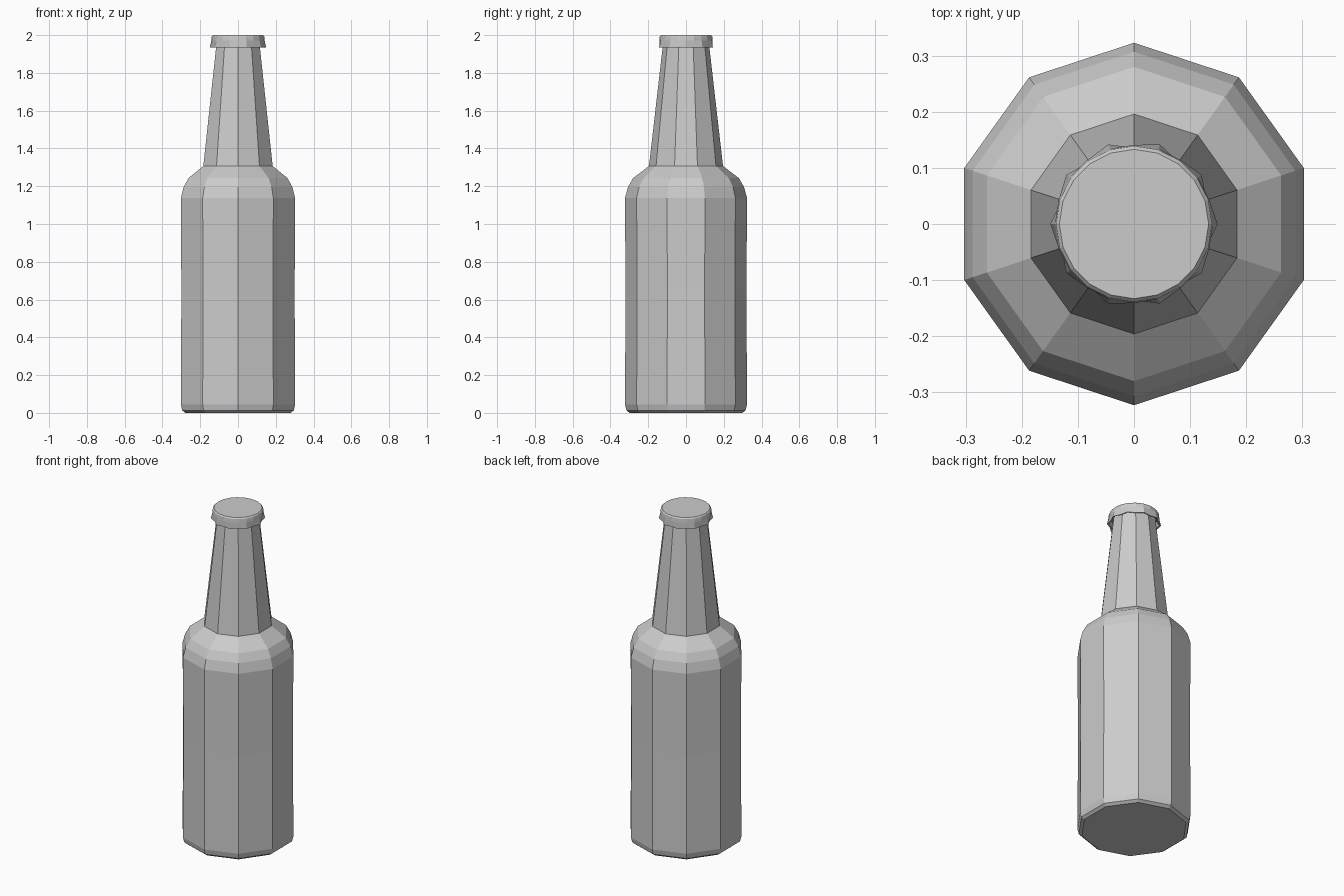
import bpy, bmesh, math

if "Cube" in bpy.data.objects:
    bpy.data.objects.remove(bpy.data.objects["Cube"], do_unlink=True)

SIDES = 10
grey = bpy.data.materials.new("plain grey")
grey.use_nodes = True
GREY = (0.6, 0.6, 0.6, 1)
grey.diffuse_color = GREY
grey.node_tree.nodes["Principled BSDF"].inputs["Base Color"].default_value = GREY


def circle(count, radius, z, start=0.0, x_scale=1.0):
    """Ring of points; radius may be a function of the point index."""
    pts = []
    for i in range(count):
        a = start + math.tau * i / count
        r = radius(i) if callable(radius) else radius
        pts.append((r * math.cos(a) * x_scale, r * math.sin(a), z))
    return pts


def loft(name, rings, cap_start=True, cap_end=True):
    """Skin a stack of rings, listed from bottom to top."""
    bm = bmesh.new()
    loops = [[bm.verts.new(p) for p in ring] for ring in rings]
    n = len(rings[0])
    for low, high in zip(loops, loops[1:]):
        for i in range(n):
            j = (i + 1) % n
            bm.faces.new((low[i], low[j], high[j], high[i]))
    if cap_start:
        bm.faces.new(loops[0][::-1])
    if cap_end:
        bm.faces.new(loops[-1])
    bmesh.ops.recalc_face_normals(bm, faces=bm.faces)
    mesh = bpy.data.meshes.new(name)
    bm.to_mesh(mesh)
    bm.free()
    mesh.materials.append(grey)
    obj = bpy.data.objects.new(name, mesh)
    bpy.context.collection.objects.link(obj)
    return obj


# Ten-sided bottle: rounded base, long body, shoulder and tapered neck
body_profile = [(0.298, 0), (0.315, 0.013), (0.323, 0.045), (0.32, 0.64),
                (0.323, 1.138), (0.307, 1.196), (0.28, 1.243), (0.196, 1.307),
                (0.121, 1.96)]
loft("bottle", [circle(SIDES, r, z, math.pi / 2, 0.985) for r, z in body_profile])

# Crown cap: flat lid with a crimped, flared skirt, open underneath
crimp = lambda i: 0.149 if i % 2 == 0 else 0.136
inner = lambda i: crimp(i) - 0.008
CRIMPS = 2 * SIDES
loft("crown_cap", [
    circle(CRIMPS, 0.123, 1.965),
    circle(CRIMPS, inner, 1.937),
    circle(CRIMPS, crimp, 1.935),
    circle(CRIMPS, 0.141, 1.972),
    circle(CRIMPS, 0.139, 1.993),
    circle(CRIMPS, 0.133, 2.0),
])
